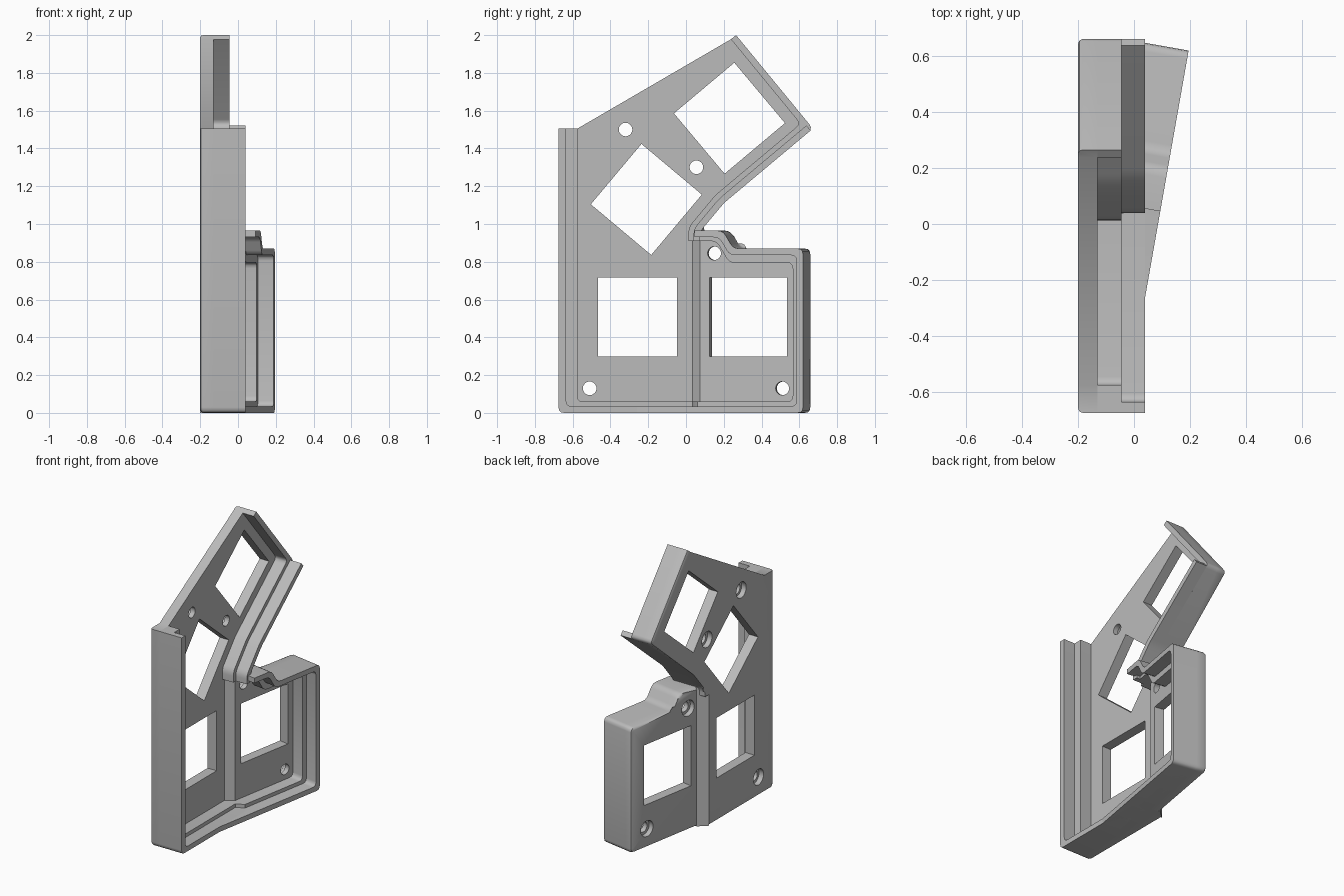
import bpy, bmesh, math
from mathutils import Matrix, Vector

cube = bpy.data.objects.get("Cube")
if cube:
    bpy.data.objects.remove(cube)

grey = bpy.data.materials.new("plain_grey")
grey.use_nodes = True
grey.diffuse_color = (0.5, 0.5, 0.5, 1)
grey.node_tree.nodes["Principled BSDF"].inputs["Base Color"].default_value = (0.5, 0.5, 0.5, 1)

BACK = -0.2                       # outer face of the flat panel
FLOOR, LEDGE, RIM = 0.07, 0.155, 0.24   # heights above that face
pivot = Matrix.Translation((0.04, -0.26, 0))
TILT = pivot @ Matrix.Rotation(math.radians(-10), 4, 'Z') @ pivot.inverted()
FLAT = Matrix.Identity(4)


def prism(name, outline, h0, h1, frame=FLAT, bevel_rule=None):
    """Extrude a side-view outline across the thickness of a panel."""
    bm = bmesh.new()
    low = [bm.verts.new((BACK + h0, y, z)) for y, z in outline]
    high = [bm.verts.new((BACK + h1, y, z)) for y, z in outline]
    bm.faces.new(low)
    bm.faces.new(high)
    for i in range(len(low)):
        j = (i + 1) % len(low)
        bm.faces.new((low[i], low[j], high[j], high[i]))
    if bevel_rule:
        chosen = []
        for i, v in enumerate(low):
            w = low[(i + 1) % len(low)]
            mid = (v.co + w.co) / 2
            if bevel_rule(mid.y, mid.z):
                chosen.append(bm.edges.get((v, w)))
        bmesh.ops.bevel(bm, geom=chosen, offset=0.018, segments=2,
                        profile=0.5, affect='EDGES')
    bmesh.ops.recalc_face_normals(bm, faces=bm.faces)
    bm.transform(frame)
    return finish(name, bm)


def finish(name, bm):
    mesh = bpy.data.meshes.new(name)
    bm.to_mesh(mesh)
    bm.free()
    mesh.materials.append(grey)
    obj = bpy.data.objects.new(name, mesh)
    bpy.context.collection.objects.link(obj)
    return obj


def activate(obj):
    bpy.ops.object.select_all(action='DESELECT')
    obj.select_set(True)
    bpy.context.view_layer.objects.active = obj


def rounded(path, r=0.03):
    """Soften the inner corners of an open path."""
    pts = [Vector(p) for p in path]
    out = [pts[0]]
    for a, b, c in zip(pts, pts[1:], pts[2:]):
        p = b + (a - b).normalized() * min(r, (a - b).length * 0.45)
        q = b + (c - b).normalized() * min(r, (c - b).length * 0.45)
        for t in (0, 0.33, 0.67, 1):
            out.append(p * (1 - t) ** 2 + b * 2 * t * (1 - t) + q * t * t)
    return out + [pts[-1]]


def offset(path, thick):
    """Mitred offset to the left, one thickness per segment."""
    pts = [Vector(p) for p in path]
    normals = []
    for a, b in zip(pts, pts[1:]):
        d = (b - a).normalized()
        normals.append(Vector((-d.y, d.x)))
    out = [pts[0] + normals[0] * thick[0]]
    for i in range(1, len(pts) - 1):
        m, n = normals[i - 1], normals[i]
        s, t = thick[i - 1], thick[i]
        det = m.x * n.y - m.y * n.x
        out.append(pts[i] + Vector(((s * n.y - t * m.y) / det, (t * m.x - s * n.x) / det)))
    return out + [pts[-1] + normals[-1] * thick[-1]]


def wall(name, path, thick, h0, h1, frame=FLAT):
    inner = rounded(offset(path, thick))
    return prism(name, rounded(path) + inner[::-1], h0, h1, frame)


def ring(y, z, r, n, turn=0):
    return [(y + r * math.cos(turn + math.tau * i / n),
             z + r * math.sin(turn + math.tau * i / n)) for i in range(n)]


def cut(obj, outline, h0, h1, frame):
    cutter = prism("cutter", outline, h0, h1, frame)
    cutter.hide_render = True
    mod = obj.modifiers.new("cut", 'BOOLEAN')
    mod.operation = 'DIFFERENCE'
    mod.solver = 'EXACT'
    mod.object = cutter
    activate(obj)
    bpy.ops.object.modifier_apply(modifier=mod.name)
    bpy.data.objects.remove(cutter)


def openings(obj, squares, screws, frame=FLAT):
    for y, z, degrees in squares:
        cut(obj, ring(y, z, 0.295, 4, math.radians(degrees + 45)), -0.1, 0.2, frame)
    for y, z in screws:
        cut(obj, ring(y, z, 0.036, 24), -0.1, 0.2, frame)
        cut(obj, ring(y, z, 0.055, 24), -0.1, 0.035, frame)


# Outer edges of the panels, as (y, z)
front_edge = [(-0.675, 1.505), (-0.675, 0), (0.035, 0)]
upper_edge = [(0.075, 0.91), (0.075, 0.96), (0.2, 1.11), (0.672, 1.505), (0.265, 2.0)]
rear_edge = [(0.05, 0), (0.633, 0), (0.633, 0.87), (0.258, 0.87), (0.202, 0.965), (0.05, 0.965)]

# Front panel with its square openings and screw holes
front_outline = (rounded(front_edge) + [(0.035, 0.91)] + rounded(upper_edge)
                 + [(0.238, 1.978), (-0.575, 1.505)])
front_plate = prism("front_plate", front_outline, 0, FLOOR, bevel_rule=lambda y, z:
                    z < 0.03 or y < -0.66 or (y > 0.07 and 0.95 < z < 1.985))
openings(front_plate, [(-0.257, 0.507, 0), (-0.21, 1.13, 50), (0.23, 1.56, 40)],
         [(-0.51, 0.13), (-0.32, 1.5), (0.055, 1.3)])

# Tilted rear panel
rear_plate = prism("rear_plate", rounded(rear_edge), 0, FLOOR, TILT,
                   bevel_rule=lambda y, z: y > 0.06 or z < 0.03)
openings(rear_plate, [(0.309, 0.507, 0)], [(0.126, 0.845), (0.492, 0.13)], TILT)

# Stepped walls: a broad ledge with a thinner rim above it
wall("front_ledge", front_edge, [0.1, 0.06], FLOOR, LEDGE)
wall("front_rim", front_edge, [0.04, 0.035], LEDGE, RIM)
wall("upper_ledge", upper_edge, [0.062] * 3 + [0.035], FLOOR, LEDGE)
wall("upper_rim", upper_edge[:3] + [(0.66, 1.495)], [0.035] * 3, LEDGE, RIM)
wall("rear_ledge", rear_edge, [0.06, 0.07, 0.075, 0.07, 0.055], FLOOR, LEDGE, TILT)
wall("rear_rim", [(-0.26, 0)] + rear_edge[1:], [0.035] * 5, FLOOR, RIM, TILT)


# Slanted joint between the two panels, and its ledge
def upright(name, plan, top):
    bm = bmesh.new()
    face = bm.faces.new([bm.verts.new((x, y, 0)) for x, y in plan])
    grown = bmesh.ops.extrude_face_region(bm, geom=[face], use_keep_orig=True)
    moved = [v for v in grown["geom"] if isinstance(v, bmesh.types.BMVert)]
    bmesh.ops.translate(bm, verts=moved, vec=(0, 0, top))
    bmesh.ops.recalc_face_normals(bm, faces=bm.faces)
    return finish(name, bm)


upright("panel_joint", [(-0.2, 0.035), (-0.143, 0.087), (-0.074, 0.075), (-0.13, 0.035)], 0.965)
upright("joint_ledge", [(-0.13, 0.035), (-0.074, 0.075), (0.01, 0.061), (-0.045, 0.035)], 0.06)

for obj in [o for o in bpy.context.collection.objects if grey.name in o.data.materials] \
        if all(o.type == 'MESH' for o in bpy.context.collection.objects) else \
        [o for o in bpy.context.collection.objects if o.type == 'MESH']:
    activate(obj)
    bpy.ops.object.shade_smooth_by_angle(angle=math.radians(35))
